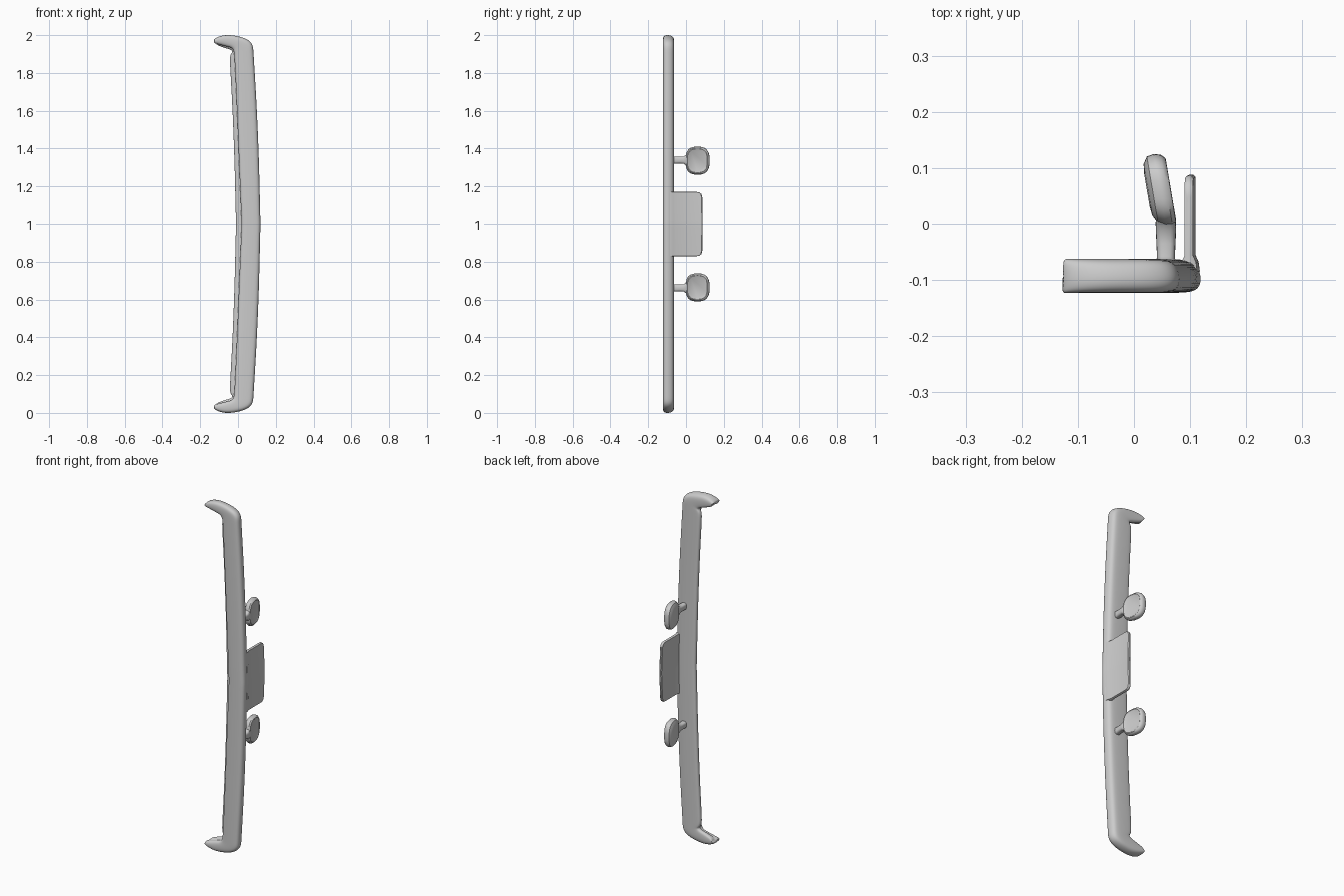
import bpy, bmesh, math
from mathutils import Vector

if "Cube" in bpy.data.objects:
    bpy.data.objects.remove(bpy.data.objects["Cube"])


def finish(name, bm, subdiv=0):
    bmesh.ops.recalc_face_normals(bm, faces=bm.faces[:])
    me = bpy.data.meshes.new(name)
    bm.to_mesh(me)
    bm.free()
    ob = bpy.data.objects.new(name, me)
    bpy.context.collection.objects.link(ob)
    for p in me.polygons:
        p.use_smooth = True
    if subdiv:
        m = ob.modifiers.new("Subdivision", 'SUBSURF')
        m.levels = m.render_levels = subdiv
    return ob


def loft(name, rings, subdiv=0):
    """Skin a list of equal-length closed rings and cap both ends."""
    bm = bmesh.new()
    vs = [[bm.verts.new(p) for p in r] for r in rings]
    n = len(vs[0])
    for a, b in zip(vs, vs[1:]):
        for i in range(n):
            bm.faces.new((a[i], a[(i + 1) % n], b[(i + 1) % n], b[i]))
    bm.faces.new(vs[0])
    bm.faces.new(vs[-1][::-1])
    return finish(name, bm, subdiv)


def superellipse(a, b, e, n):
    pts = []
    for i in range(n):
        t = 2 * math.pi * i / n
        c, s = math.cos(t), math.sin(t)
        pts.append((a * math.copysign(abs(c) ** (2 / e), c),
                    b * math.copysign(abs(s) ** (2 / e), s)))
    return pts


# Rail stations, upper half: outer edge, front inner edge, back inner lip (x, z)
stations = [
    ((.121, 1.0), (.018, 1.0), (-.011, 1.0)),
    ((.119, 1.04), (.016, 1.04), (-.013, 1.04)),
    ((.113, 1.34), (.004, 1.34), (-.019, 1.34)),
    ((.099, 1.66), (-.009, 1.66), (-.032, 1.66)),
    ((.086, 1.86), (-.018, 1.85), (-.044, 1.85)),
    ((.083, 1.92), (-.021, 1.895), (-.044, 1.895)),
    ((.080, 1.947), (-.023, 1.912), (-.030, 1.909)),
    ((.065, 1.970), (-.028, 1.927), (-.032, 1.918)),
    ((.030, 1.988), (-.043, 1.936), (-.046, 1.925)),
    ((-.015, 1.999), (-.062, 1.939), (-.064, 1.929)),
    ((-.060, 2.003), (-.086, 1.946), (-.085, 1.937)),
    ((-.100, 1.995), (-.112, 1.952), (-.107, 1.945)),
    ((-.121, 1.983), (-.126, 1.958), (-.117, 1.955)),
    ((-.128, 1.975), (-.129, 1.965), (-.118, 1.962)),
]
# Rail cross-section: which edge, inset from that edge, depth y
section = [(0, .030, -.123), (0, .008, -.119), (0, 0, -.103), (0, .003, -.085),
           (0, .011, -.070), (0, .030, -.062),
           (2, .018, -.062), (2, .004, -.066), (2, 0, -.077), (2, .003, -.090),
           (1, .005, -.094), (1, 0, -.101), (1, .003, -.117), (1, .020, -.123)]


def rail_ring(st, s):
    o, f, b = (Vector(p) for p in st)
    w = (f - o).length
    d = (f - o) / w
    k = min(1, w / .075)
    ring = []
    for edge, inset, y in section:
        p = o + d * inset * k if edge == 0 else (f if edge == 1 else b) - d * inset * k
        ring.append((p.x, y, 1 + s * (p.y - 1)))
    return ring


rings = [rail_ring(st, -1) for st in stations[:0:-1]] + [rail_ring(st, 1) for st in stations]
loft("hooked_rail", rings, 2)

# Bent plate behind the rail: rounded sections along z, narrower at the ends
rings = []
for dz, y1 in [(-.172, .050), (-.169, .070), (-.160, .081), (-.145, .086), (-.02, .088), (0, .088),
               (.02, .088), (.145, .086), (.160, .081), (.169, .070), (.172, .050)]:
    x = .1025 - .03 * max(0, abs(dz) - .01)
    h = .0035 if abs(dz) > .171 else .0075
    half = [(-.085, h * 2), (-.068, h * 1.7), (-.056, h), (y1 - .004, h), (y1, h * .5)]
    rings.append([(x + w, y, 1 + dz) for y, w in half] +
                 [(x - w, y, 1 + dz) for y, w in half[::-1]])
plate = loft("bent_plate", rings)
bpy.context.view_layer.objects.active = plate
plate.select_set(True)
bpy.ops.object.shade_smooth_by_angle(angle=math.radians(35))

# Two pads on short stems, mirrored about the middle
for label, s in (("upper", 1), ("lower", -1)):
    cz = 1 + s * .336
    rings = []
    for dx, k in [(-.023, .45), (-.021, .72), (-.013, .93), (0, 1), (.012, .98), (.019, .90), (.020, .84), (.018, .80)]:
        rings.append([(.046 + dx - .17 * y, .061 + y, cz + z)
                      for y, z in superellipse(.064 * k, .074 * k, 2.7, 40)])
    pad = loft(label + "_pad", rings)
    bpy.ops.object.select_all(action='DESELECT')
    bpy.context.view_layer.objects.active = pad
    pad.select_set(True)
    bpy.ops.object.shade_smooth_by_angle(angle=math.radians(35))

    rings = []
    for y, rx, rz in [(-.075, .018, .021), (-.058, .016, .019), (-.035, .017, .018),
                      (-.012, .018, .019), (.002, .018, .030), (.016, .014, .040)]:
        rings.append([(.057 - max(0, y) * .2 + a, y, cz + s * .003 + b)
                      for a, b in superellipse(rx, rz, 3, 20)])
    loft(label + "_pad_stem", rings)
